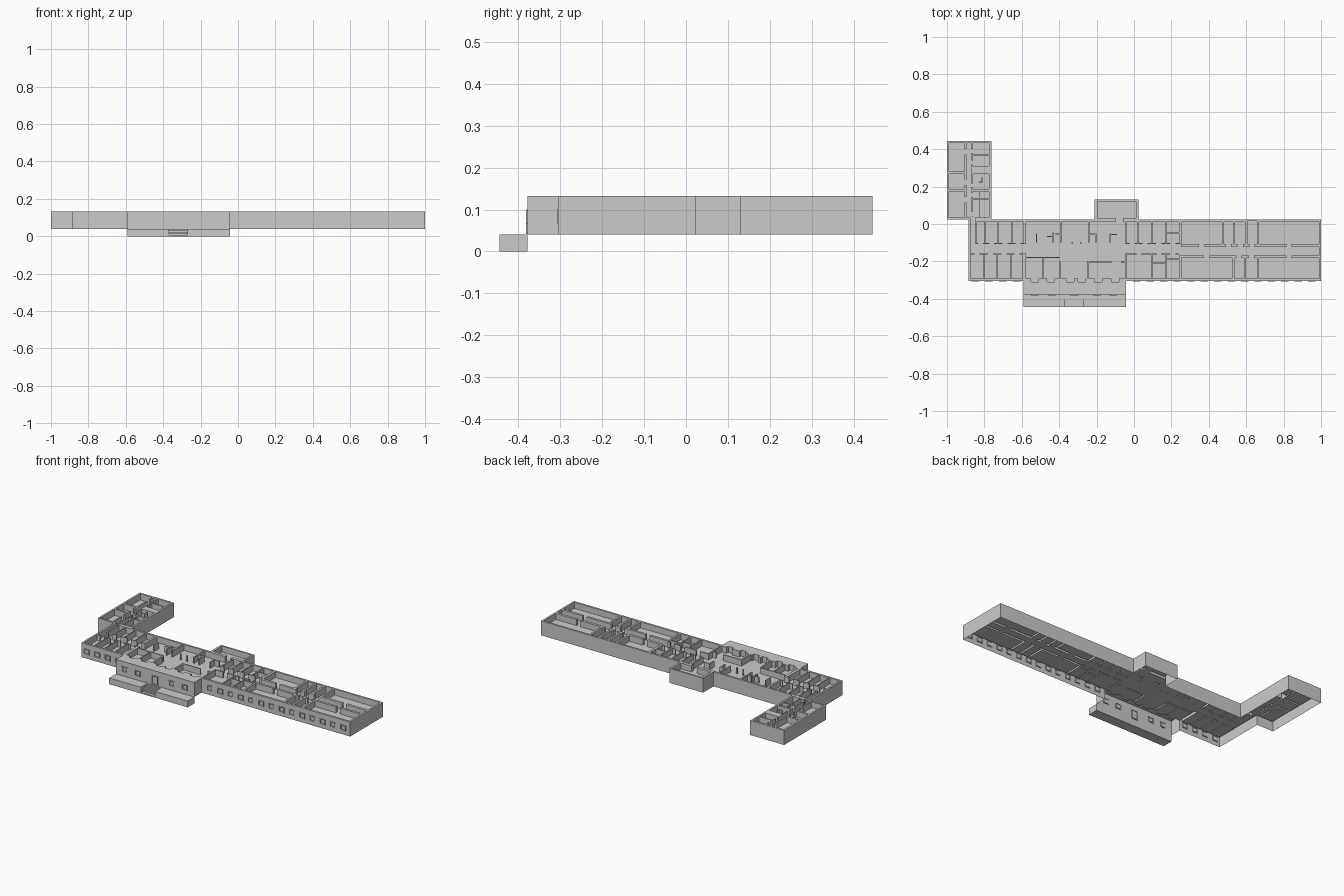
import bpy, bmesh

TOP, FLOOR = 0.132, 0.094


def relief(name, rects, base, place, skip_v=(), cap=False):
    """Painted rectangles (u0,v0,u1,v1,h) become stepped surfaces with vertical sides."""
    us = sorted({round(r[i], 4) for r in rects for i in (0, 2)})
    vs = sorted({round(r[i], 4) for r in rects for i in (1, 3)})
    nu, nv = len(us) - 1, len(vs) - 1
    cell = {}
    for u0, v0, u1, v1, h in rects:
        for i in range(nu):
            if u0 < (us[i] + us[i + 1]) / 2 < u1:
                for j in range(nv):
                    if v0 < (vs[j] + vs[j + 1]) / 2 < v1:
                        cell[i, j] = h
    bm = bmesh.new()

    def face(*pts):
        bm.faces.new([bm.verts.new(place(*p)) for p in pts])

    for (i, j), h in cell.items():
        a, b, c, d = us[i], us[i + 1], vs[j], vs[j + 1]
        face((a, c, h), (b, c, h), (b, d, h), (a, d, h))
        if cap:
            face((a, d, base), (b, d, base), (b, c, base), (a, c, base))
        for di, dj, p, q in ((0, -1, (a, c), (b, c)), (1, 0, (b, c), (b, d)),
                             (0, 1, (b, d), (a, d)), (-1, 0, (a, d), (a, c))):
            n = cell.get((i + di, j + dj))
            if n is None:
                if base is None or (dj == -1 and c in skip_v):
                    continue
                n = base
            if n < h - 1e-5:
                face((*p, n), (*q, n), (*q, h), (*p, h))
    bmesh.ops.remove_doubles(bm, verts=bm.verts[:], dist=1e-5)
    bmesh.ops.dissolve_limit(bm, angle_limit=0.02, verts=bm.verts[:], edges=bm.edges[:])
    me = bpy.data.meshes.new(name)
    bm.to_mesh(me)
    bm.free()
    ob = bpy.data.objects.new(name, me)
    bpy.context.collection.objects.link(ob)
    return ob


plan = []


def wall(x0, y0, x1, y1):
    plan.append((x0, y0, x1, y1, TOP))


def floor(x0, y0, x1, y1):
    plan.append((x0, y0, x1, y1, FLOOR))


def row(y0, y1, xs, t, door=None):
    """Rooms side by side, each with a doorway towards the y given by door."""
    for a, b in zip(xs, xs[1:]):
        floor(a + t / 2, y0, b - t / 2, y1)
        if door is not None:
            m = (a + b) / 2
            floor(m - 0.014, min(y0, door), m + 0.014, max(y1, door))


# building masses
wall(-0.885, -0.305, 1.0, 0.024)
wall(-1.0, 0.024, -0.762, 0.445)
wall(-0.21, 0.024, 0.024, 0.13)
wall(-0.592, -0.378, -0.042, -0.305)

# corridors
floor(-0.873, -0.158, -0.578, -0.108)
floor(-0.873, -0.158, -0.85, 0.04)
floor(-0.05, -0.158, 0.25, -0.108)
floor(0.24, -0.168, 0.988, -0.122)

# left rooms
row(-0.102, 0.012, (-0.845, -0.797, -0.727, -0.652, -0.588), 0.006, -0.11)
row(-0.292, -0.164, (-0.877, -0.802, -0.733, -0.658, -0.594), 0.006, -0.155)

# right rooms, small then large
row(-0.102, 0.012, (-0.043, 0.024, 0.094, 0.171, 0.244), 0.008, -0.11)
row(-0.292, -0.166, (-0.043, 0.096, 0.171, 0.244), 0.006, -0.155)
row(-0.106, 0.012, (0.249, 0.476, 0.535, 0.6), 0.012, -0.125)
row(-0.106, 0.016, (0.6, 0.663), 0.012, -0.125)
row(-0.106, 0.012, (0.663, 0.994), 0.012, -0.125)
row(-0.292, -0.182, (0.247, 0.53, 0.594, 0.663, 0.994), 0.012, -0.165)
wall(0.1, -0.212, 0.165, -0.206)
wall(0.171, -0.19, 0.244, -0.184)
wall(0.174, -0.05, 0.24, -0.044)

# lobby with stub walls, columns and closed rooms
floor(-0.578, -0.292, -0.047, 0.012)
for x0, y0, x1, y1 in (
        (-0.525, -0.1, -0.519, -0.05), (-0.465, -0.07, -0.43, -0.064),
        (-0.435, -0.1, -0.428, -0.045), (-0.395, -0.1, -0.388, 0.012),
        (-0.42, -0.06, -0.39, -0.05), (-0.246, -0.1, -0.239, 0.012),
        (-0.24, -0.06, -0.205, -0.05), (-0.208, -0.1, -0.2, -0.05),
        (-0.13, -0.1, -0.123, -0.05), (-0.123, -0.06, -0.09, -0.053),
        (-0.578, -0.183, -0.395, -0.176), (-0.49, -0.292, -0.484, -0.176),
        (-0.4, -0.292, -0.39, -0.2), (-0.25, -0.292, -0.24, -0.2),
        (-0.25, -0.206, -0.12, -0.199), (-0.07, -0.206, -0.047, -0.199)):
    wall(x0, y0, x1, y1)
for x in (-0.335, -0.29):
    wall(x, -0.105, x + 0.008, -0.097)
for x in (-0.55, -0.465, -0.36, -0.3, -0.21, -0.12):
    floor(x, -0.31, x + 0.04, -0.29)

# back room
floor(-0.196, 0.032, 0.012, 0.12)
floor(-0.1, 0.0, -0.06, 0.04)

# wing rooms
floor(-0.896, 0.034, -0.868, 0.432)
for y0, y1 in ((0.034, 0.175), (0.187, 0.268), (0.28, 0.432)):
    floor(-0.988, y0, -0.905, y1)
    floor(-0.92, y1 - 0.06, -0.88, y1 - 0.03)
for y0, y1 in ((0.034, 0.13), (0.136, 0.175), (0.187, 0.268), (0.31, 0.365), (0.372, 0.432)):
    floor(-0.86, y0, -0.774, y1)
    floor(-0.88, y0 + 0.008, -0.85, y0 + 0.03)
wall(-0.83, 0.22, -0.81, 0.226)
wall(-0.816, 0.22, -0.81, 0.25)
wall(-0.83, 0.034, -0.825, 0.175)

relief("building_walls_and_floors", plan, 0.04, lambda u, v, h: (u, v, h), (-0.305, -0.378))


# street walls with slightly raised window frames
def facade(name, x0, x1, y, windows):
    rects = [(x0, 0.04, x1, TOP, 0.0)]
    for x, w, z0, z1 in windows:
        rects.append((x - w, z0, x + w, z1, 0.003))
        rects.append((x - w + 0.005, z0 + 0.005, x + w - 0.005, z1 - 0.005, -0.004))
    relief(name, rects, None, lambda u, v, h: (u, y - h, v))


facade("left_front_wall", -0.885, -0.592, -0.305,
       [(-0.85 + 0.074 * i, 0.02, 0.065, 0.1) for i in range(4)])
facade("right_front_wall", -0.042, 1.0, -0.305,
       [(0.015 + 0.072 * i, 0.02, 0.065, 0.1) for i in range(14)])
facade("entrance_wall", -0.592, -0.042, -0.378,
       [(x, 0.02, 0.065, 0.1) for x in (-0.53, -0.44, -0.2, -0.11)]
       + [(-0.32, 0.022, 0.042, 0.1)])

# entrance terrace with inset steps
terrace = [(-0.592, -0.445, -0.042, -0.378, 0.04)]
for i in range(4):
    terrace.append((-0.37, -0.445, -0.27, -0.39 - 0.0125 * i, 0.032 - 0.008 * i))
relief("entrance_terrace", terrace, 0.0, lambda u, v, h: (u, v, h), cap=True)
